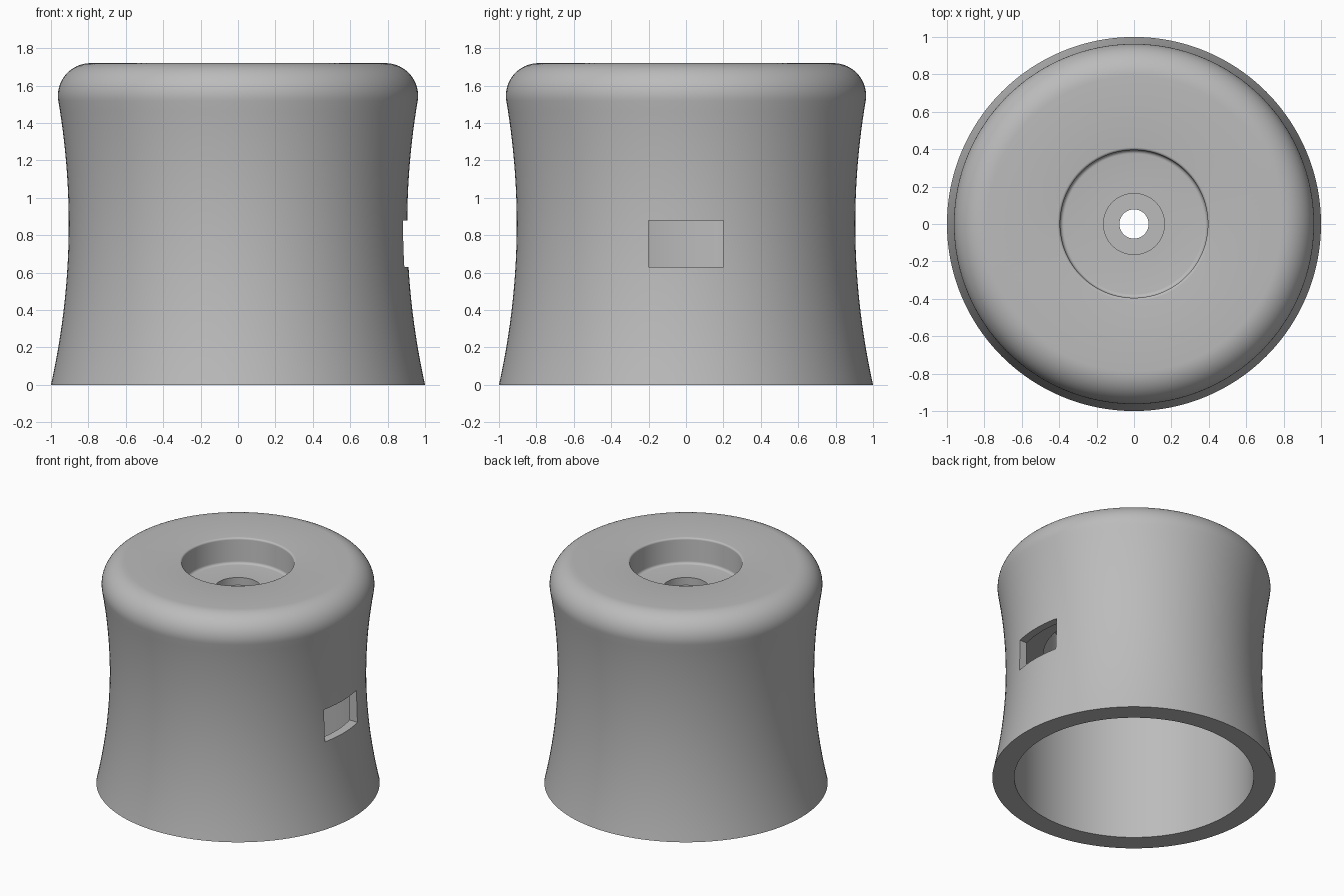
import bpy, bmesh, math

SEGMENTS = 128

if "Cube" in bpy.data.objects:
    bpy.data.objects.remove(bpy.data.objects["Cube"], do_unlink=True)

grey = bpy.data.materials.new("plain_grey")
grey.use_nodes = True
colour = (0.5, 0.5, 0.5, 1)
grey.diffuse_color = colour
grey.node_tree.nodes["Principled BSDF"].inputs["Base Color"].default_value = colour


def arc(cx, cz, radius, start, end, steps):
    """Points along a circular arc, angles in degrees."""
    angles = [math.radians(start + (end - start) * i / steps) for i in range(steps + 1)]
    return [(cx + radius * math.cos(a), cz + radius * math.sin(a)) for a in angles]


def lathe(name, profile):
    """Revolve a closed profile of (radius, height) points about z."""
    bm = bmesh.new()
    rings = []
    for i in range(SEGMENTS):
        a = 2 * math.pi * i / SEGMENTS
        rings.append([bm.verts.new((r * math.cos(a), r * math.sin(a), z)) for r, z in profile])
    for i, ring in enumerate(rings):
        following = rings[(i + 1) % SEGMENTS]
        for j in range(len(profile)):
            k = (j + 1) % len(profile)
            bm.faces.new((ring[j], following[j], following[k], ring[k]))
    bmesh.ops.recalc_face_normals(bm, faces=bm.faces)
    mesh = bpy.data.meshes.new(name)
    bm.to_mesh(mesh)
    bm.free()
    obj = bpy.data.objects.new(name, mesh)
    bpy.context.collection.objects.link(obj)
    return obj


# Waisted outer wall, narrowest a little below the middle
waist_r, waist_z, bend, shoulder_z = 0.905, 0.86, 3.89, 1.518
profile = []
for i in range(29):
    z = shoulder_z * i / 28
    profile.append((waist_r + (z - waist_z) ** 2 / (2 * bend), z))

# Rounded shoulder into the flat top
profile += arc(0.788, 1.545, 0.175, -9, 90, 16)[1:]

# Round pocket in the top, with softened rim and floor
profile += arc(0.41, 1.705, 0.015, 90, 180, 5)
profile += arc(0.375, 1.54, 0.02, 0, -90, 5)

# Stepped screw hole, then the stepped cavity open at the bottom
profile += [(0.163, 1.52), (0.163, 1.46), (0.078, 1.46), (0.078, 1.36),
            (0.64, 1.36), (0.64, 1.0), (0.845, 1.0), (0.845, 0)]

body = lathe("hollow_body", profile)
body.data.materials.append(grey)

# Rectangular window through the left wall
bpy.ops.mesh.primitive_cube_add(size=1, location=(0.95, 0, 0.755))
cutter = bpy.context.object
cutter.name = "window_cutter"
cutter.scale = (0.5, 0.4, 0.25)
cutter.hide_render = True
cutter.data.materials.append(grey)

cut = body.modifiers.new("window", 'BOOLEAN')
cut.operation = 'DIFFERENCE'
cut.solver = 'EXACT'
cut.object = cutter

bpy.ops.object.select_all(action='DESELECT')
body.select_set(True)
bpy.context.view_layer.objects.active = body
bpy.ops.object.modifier_apply(modifier=cut.name)
bpy.data.objects.remove(cutter, do_unlink=True)
bpy.ops.object.shade_smooth_by_angle(angle=math.radians(30))
